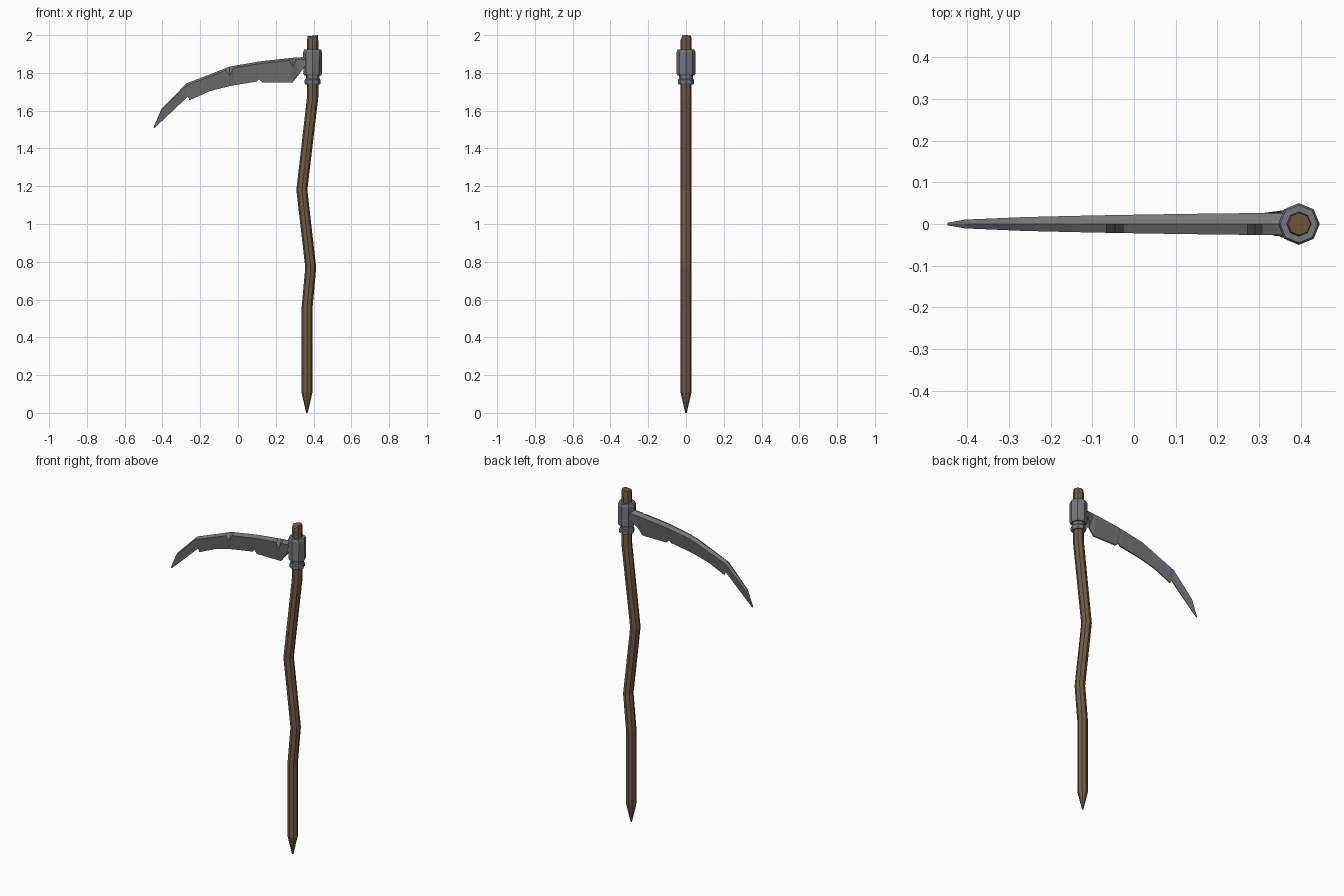
import bpy
import math

if "Cube" in bpy.data.objects:
    bpy.data.objects.remove(bpy.data.objects["Cube"])


def material(name, rgb):
    m = bpy.data.materials.new(name)
    m.diffuse_color = (*rgb, 1)
    m.use_nodes = True
    m.node_tree.nodes["Principled BSDF"].inputs["Base Color"].default_value = m.diffuse_color
    return m


wood = material("brown wood", (0.175, 0.11, 0.056))
steel = material("grey steel", (0.175, 0.187, 0.212))
blade_grey = material("blade grey", (0.175, 0.18, 0.2))


def loft(name, rings, mat):
    """Skin a list of equal-length point rings and cap both ends."""
    n = len(rings[0])
    verts = [p for r in rings for p in r]
    faces = []
    for i in range(len(rings) - 1):
        for j in range(n):
            k = (j + 1) % n
            faces.append((i * n + j, i * n + k, (i + 1) * n + k, (i + 1) * n + j))
    faces.append(tuple(reversed(range(n))))
    faces.append(tuple((len(rings) - 1) * n + j for j in range(n)))
    me = bpy.data.meshes.new(name)
    me.from_pydata(verts, [], faces)
    me.materials.append(mat)
    ob = bpy.data.objects.new(name, me)
    bpy.context.collection.objects.link(ob)
    return ob


def octagon(x, z, r):
    return [[x + r * math.cos(a * math.pi / 4), r * math.sin(a * math.pi / 4), z]
            for a in range(8)]


# Crooked eight-sided handle with a pointed foot
handle = [(0.365, 0, 0.004), (0.365, 0.11, 0.029), (0.365, 0.55, 0.029),
          (0.385, 0.77, 0.029), (0.338, 1.18, 0.029), (0.395, 1.67, 0.030),
          (0.395, 1.97, 0.030), (0.396, 1.997, 0.027)]
rings = [octagon(*s) for s in handle]
for p in rings[-1]:
    p[2] += 0.1 * (p[0] - 0.396)      # slightly slanted top
rings[-1][6][2] -= 0.02               # chipped front corner
loft("handle", rings, wood)

# Steel socket and binding ring
for name, profile in {
    "socket": [(1.785, 0.044), (1.795, 0.049), (1.91, 0.050), (1.923, 0.045)],
    "socket_neck": [(1.755, 0.036), (1.79, 0.036)],
    "binding_ring": [(1.738, 0.038), (1.745, 0.043), (1.762, 0.043), (1.768, 0.038)],
}.items():
    loft(name, [octagon(0.395, z, r) for z, r in profile], steel)

# Blade stations: spine x, spine z, edge x, edge z, spine chip depth
stations = [
    (-0.447, 1.512, -0.442, 1.508, 0), (-0.405, 1.61, -0.36, 1.585, 0),
    (-0.272, 1.745, -0.265, 1.675, 0), (-0.24, 1.757, -0.257, 1.655, 0),
    (-0.15, 1.792, -0.15, 1.703, 0), (-0.066, 1.825, -0.066, 1.725, 0),
    (-0.045, 1.833, -0.045, 1.730, 0.035), (-0.024, 1.837, -0.024, 1.734, 0),
    (0.098, 1.858, 0.098, 1.754, 0), (0.111, 1.860, 0.111, 1.767, 0),
    (0.13, 1.863, 0.13, 1.748, 0), (0.272, 1.878, 0.26, 1.748, 0),
    (0.29, 1.880, 0.288, 1.748, 0.035), (0.306, 1.881, 0.318, 1.785, 0),
    (0.352, 1.884, 0.352, 1.833, 0), (0.385, 1.884, 0.385, 1.833, 0)]
rings = []
for tx, tz, bx, bz, chip in stations:
    t = 0.003 + 0.023 * min(1, max(0, (tx + 0.447) / 0.7)) ** 0.4
    e = 0.032 if tx > 0.34 else 0.15 * t      # heel swells into the socket
    drop = min(0.012, 0.3 * (tz - bz))
    rings.append([(tx, 0, tz), (tx, t, tz - drop), (bx, e, bz),
                  (bx, -e, bz), (tx, -t, tz - drop - chip)])
loft("blade", rings, blade_grey)

# Make all normals point outward
import bmesh
for ob in bpy.context.collection.objects:
    bm = bmesh.new()
    bm.from_mesh(ob.data)
    bmesh.ops.recalc_face_normals(bm, faces=bm.faces)
    bm.to_mesh(ob.data)
    bm.free()
